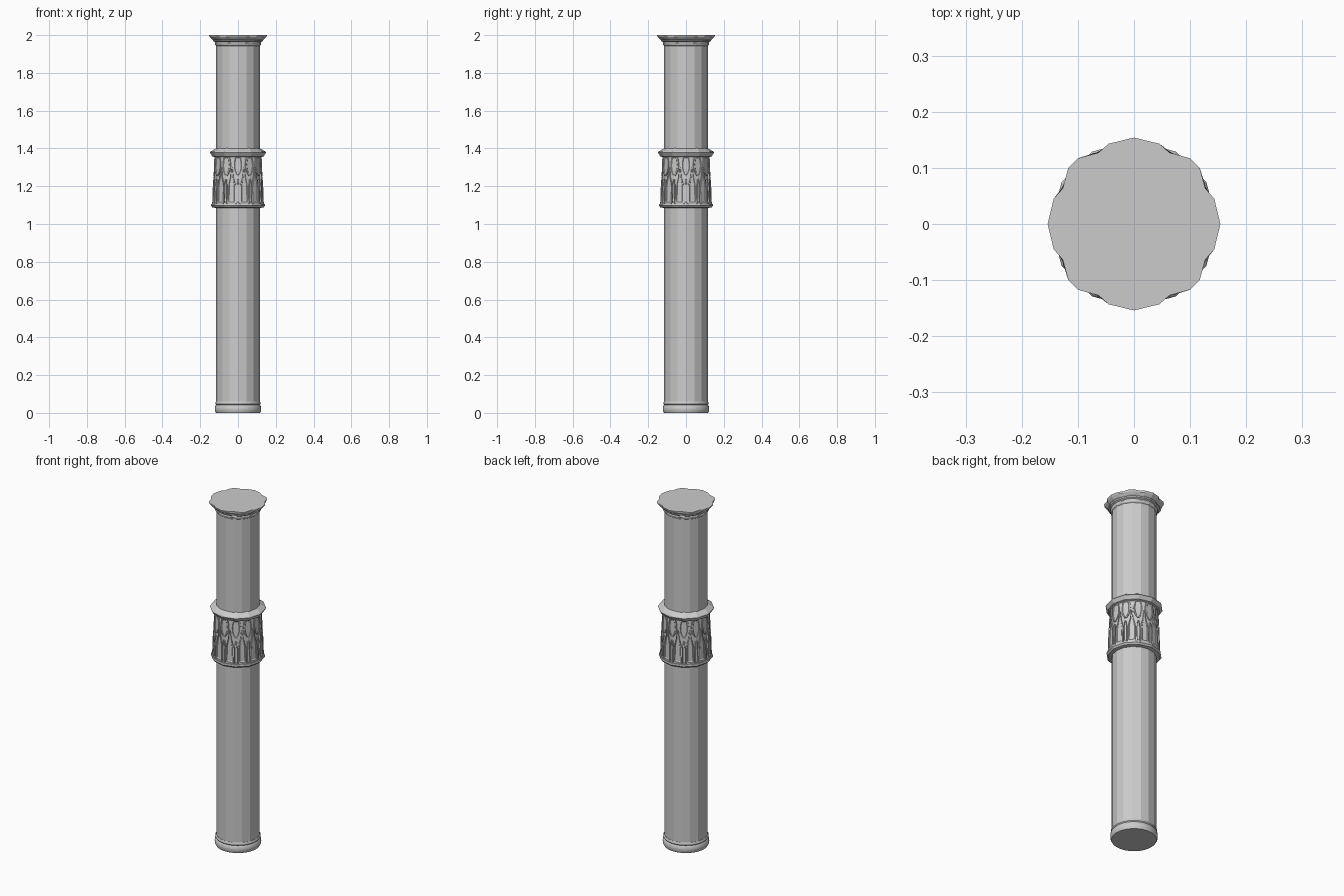
import bpy, bmesh
from math import sin, cos, pi, radians

if "Cube" in bpy.data.objects:
    bpy.data.objects.remove(bpy.data.objects["Cube"])


def finish(name, bm):
    bmesh.ops.recalc_face_normals(bm, faces=bm.faces)
    me = bpy.data.meshes.new(name)
    bm.to_mesh(me)
    bm.free()
    ob = bpy.data.objects.new(name, me)
    bpy.context.collection.objects.link(ob)
    return ob


def loft(name, rings, cap_bottom=True, cap_top=True):
    """Join equal-length rings of points into a skin."""
    bm = bmesh.new()
    loops = [[bm.verts.new(p) for p in ring] for ring in rings]
    n = len(loops[0])
    for a, b in zip(loops, loops[1:]):
        for i in range(n):
            j = (i + 1) % n
            bm.faces.new((a[i], a[j], b[j], b[i]))
    if cap_bottom:
        bm.faces.new(loops[0][::-1])
    if cap_top:
        bm.faces.new(loops[-1])
    return finish(name, bm)


def lathe(name, profile, sides):
    return loft(name, [[(r * cos(2 * pi * i / sides), r * sin(2 * pi * i / sides), z)
                        for i in range(sides)] for r, z in profile])


# round foot moulding
lathe("base_moulding", [(.117, 0), (.122, .01), (.123, .022), (.121, .036), (.116, .042),
                        (.120, .047), (.120, .053), (.116, .060)], 32)

# faceted shaft
lathe("shaft", [(.116, .055), (.116, 1.96)], 16)

# carved band: core, lower ring and upper collar
lathe("band_core", [(.116, 1.09), (.130, 1.10), (.121, 1.365), (.115, 1.37)], 24)
lathe("band_lower_ring", [(.118, 1.085), (.136, 1.088), (.144, 1.097), (.142, 1.106), (.128, 1.109)], 12)
lathe("band_collar", [(.118, 1.352), (.136, 1.358), (.149, 1.378), (.146, 1.383), (.114, 1.402)], 12)


def band_radius(z):
    return .130 - (z - 1.10) * .034


def carvings(name, half, offset, depth):
    """Twelve raised shapes wrapped round the band, from half an outline (width, z)."""
    outline = half + [(-s, z) for s, z in reversed(half)]
    zc = sum(z for s, z in outline) / len(outline)
    bm = bmesh.new()
    for k in range(12):
        loops = []
        for scale, lift in ((1, -.003), (.96, depth), (.72, depth), (.6, depth * .4)):
            loop = []
            for s, z in outline:
                z2 = zc + (z - zc) * (1 - (1 - scale) * .4)
                r = band_radius(z2) + lift
                a = radians(30 * k + offset) + s * scale / .125
                loop.append(bm.verts.new((r * cos(a), r * sin(a), z2)))
            loops.append(loop)
        n = len(outline)
        for a, b in zip(loops, loops[1:]):
            for i in range(n):
                j = (i + 1) % n
                bm.faces.new((a[i], a[j], b[j], b[i]))
        bm.faces.new(loops[-1])
    return finish(name, bm)


# hanging petals above, slender pointed arches between them below
carvings("upper_petals", [(.006, 1.253), (.016, 1.268), (.025, 1.29), (.027, 1.315),
                          (.025, 1.335), (.019, 1.358)], 0, .005)
carvings("lower_arches", [(.021, 1.105), (.021, 1.20), (.016, 1.225), (.009, 1.25),
                          (.003, 1.30)], 15, .006)
carvings("lower_stems", [(.008, 1.105), (.008, 1.20), (.004, 1.235)], 0, .007)

# scalloped capital: 8 lobes, wide on the axes and narrow on the diagonals
LOBES = [(-17.5, .150, 1), (0, .154, 1), (17.5, .150, 1), (26.5, .142, 0),
         (40.5, .154, 1), (49.5, .154, 1), (63.5, .142, 0)]


def capital_ring(radius, z, wave):
    pts = []
    for q in range(4):
        for deg, r, _ in LOBES:
            a = radians(90 * q + deg)
            rr = radius * (1 + wave * (r / .153 - 1))
            pts.append((rr * cos(a), rr * sin(a), z))
    return pts


loft("capital", [capital_ring(*p) for p in (
    (.114, 1.942, 0), (.120, 1.947, 0), (.123, 1.957, 0), (.122, 1.963, .2), (.131, 1.968, .4),
    (.133, 1.975, .5), (.139, 1.979, .6), (.149, 1.990, .5), (.153, 1.997, 1), (.153, 2.0, 1))])

# soft shading only on the round foot
foot = bpy.data.objects["base_moulding"]
bpy.context.view_layer.objects.active = foot
foot.select_set(True)
bpy.ops.object.shade_smooth_by_angle(angle=radians(35))
